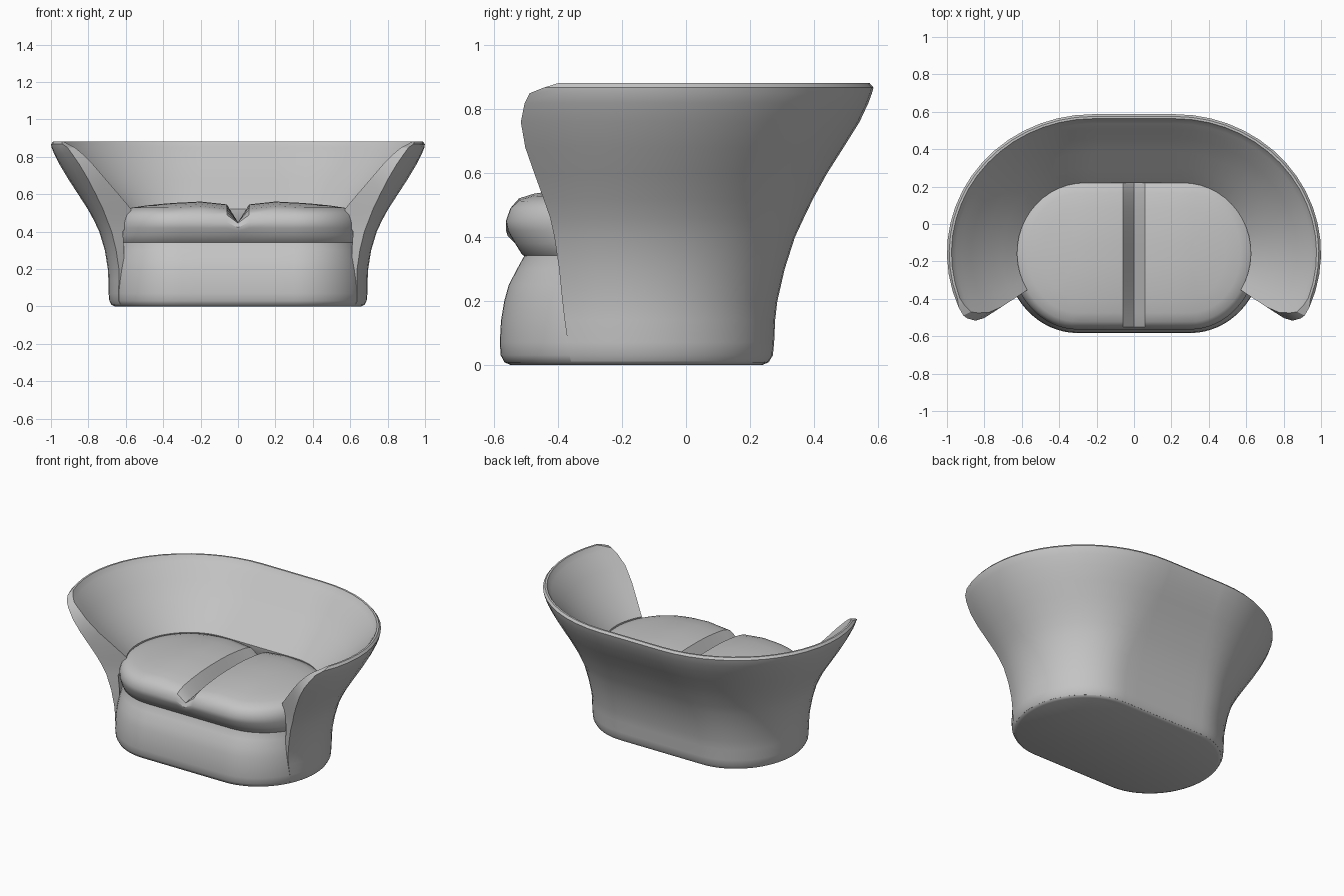
import bpy, bmesh, math

if "Cube" in bpy.data.objects:
    bpy.data.objects.remove(bpy.data.objects["Cube"])

CY = -0.155  # depth centre shared by all outlines

fabric = bpy.data.materials.new("grey fabric")
fabric.use_nodes = True
GREY = (0.55, 0.55, 0.55, 1)
fabric.diffuse_color = GREY
fabric.node_tree.nodes["Principled BSDF"].inputs["Base Color"].default_value = GREY


def finish(name, bm, angle):
    bmesh.ops.recalc_face_normals(bm, faces=bm.faces)
    mesh = bpy.data.meshes.new(name)
    bm.to_mesh(mesh)
    bm.free()
    mesh.materials.append(fabric)
    ob = bpy.data.objects.new(name, mesh)
    bpy.context.collection.objects.link(ob)
    bpy.ops.object.select_all(action='DESELECT')
    ob.select_set(True)
    bpy.context.view_layer.objects.active = ob
    bpy.ops.object.shade_smooth_by_angle(angle=math.radians(angle))


def half_path(c, a, b, start, steps=16):
    """Right half of a long oval, from angle start round to the back."""
    pts = []
    for i in range(steps + 1):
        t = start + (math.pi / 2 - start) * i / steps
        pts.append((c + a * math.cos(t), CY + b * math.sin(t)))
    return pts + [(x, CY + b) for x in (.2, .06, 0)]


def open_path(c, a, b, start):
    right = half_path(c, a, b, start)
    return right + [(-x, y) for x, y in reversed(right[:-1])]


def oval(c, a, b):
    """Closed long oval with points at the middle of front and back."""
    back = open_path(c, a, b, 0)
    return back + [(x, 2 * CY - y) for x, y in reversed(back[1:-1])]


def bridge(bm, r1, r2, closed):
    n = len(r1)
    for i in range(n if closed else n - 1):
        j = (i + 1) % n
        bm.faces.new((r1[i], r1[j], r2[j], r2[i]))


# Solid base: (height, end width, half depth)
bm = bmesh.new()
rings = []
for z, a, b in [(0, .358, .395), (.008, .375, .413), (.03, .386, .425), (.07, .39, .428),
                (.14, .387, .424), (.2, .381, .414), (.25, .372, .4),
                (.3, .363, .374), (.34, .358, .352), (.38, .355, .345)]:
    rings.append([bm.verts.new((x, y, z)) for x, y in oval(.3, a, b)])
for r1, r2 in zip(rings, rings[1:]):
    bridge(bm, r1, r2, True)
bm.faces.new(rings[0])
bm.faces.new(rings[-1])
finish("base", bm, 40)

# Flared back and arms: (height, half width, half depth, thickness, front edge y)
SHELL = [
    (.01, .677, .415, .02, -.36), (.03, .688, .427, .02, -.365), (.07, .692, .431, .02, -.37),
    (.14, .693, .434, .03, -.38), (.2, .696, .441, .03, -.387),
    (.3, .712, .464, .05, -.397), (.4, .742, .496, .07, -.412), (.46, .77, .524, .142, -.425),
    (.52, .803, .553, .178, -.446), (.6, .855, .597, .145, -.475), (.68, .907, .648, .112, -.503),
    (.76, .955, .698, .085, -.517), (.82, .985, .726, .062, -.505), (.85, .997, .737, .045, -.49),
    (.868, 1, .742, .033, -.445), (.882, .988, .73, .012, -.40)]
bm = bmesh.new()
outer, inner = [], []
for z, w, b, thick, edge in SHELL:
    c = .3 - .08 * max(0, min(1, (z - .3) / .45))  # ends grow rounder with height
    start = math.asin((edge - CY) / b)
    for rows, d in ((outer, 0), (inner, thick)):
        rows.append([bm.verts.new((x, y, z)) for x, y in open_path(c, w - c - d, b - d, start)])
for rows in (outer, inner):
    for r1, r2 in zip(rows, rows[1:]):
        bridge(bm, r1, r2, False)
bridge(bm, outer[-1], inner[-1], False)
bridge(bm, outer[0], inner[0], False)
# Front faces of the arms
for k in (0, -1):
    for i in range(len(SHELL) - 1):
        bm.faces.new((outer[i][k], outer[i + 1][k], inner[i + 1][k], inner[i][k]))
finish("back_and_arms", bm, 30)

# Pair of seat cushions with a V groove between: (height, end width, half depth)
bm = bmesh.new()
rings = []
for z, a, b in [(.335, .35, .34), (.345, .358, .358), (.38, .362, .38), (.42, .362, .403),
                (.45, .36, .409), (.49, .347, .395), (.513, .32, .368), (.528, .27, .32),
                (.54, .19, .24), (.55, .09, .14), (.553, .02, .05), (.553, .003, .004)]:
    ring = []
    for x, y in oval(.3, a, b):
        if x == 0:
            h = min(z, .38 + max(0, z - .38) * .6, .45)
        elif z > .5:
            h = z + .008 * max(0, 1 - abs(abs(x) - .2) / .16) - .008 * (abs(x) < .07)
        else:
            h = z
        ring.append(bm.verts.new((x, y, h)))
    rings.append(ring)
for r1, r2 in zip(rings, rings[1:]):
    bridge(bm, r1, r2, True)
bm.faces.new(rings[0])
# Close the narrow slit along the middle line
top = rings[-1]
n = len(top)
for i in range(n // 2):
    bm.faces.new(list(dict.fromkeys((top[i], top[i + 1], top[n - i - 1], top[-i]))))
finish("seat_cushions", bm, 35)
